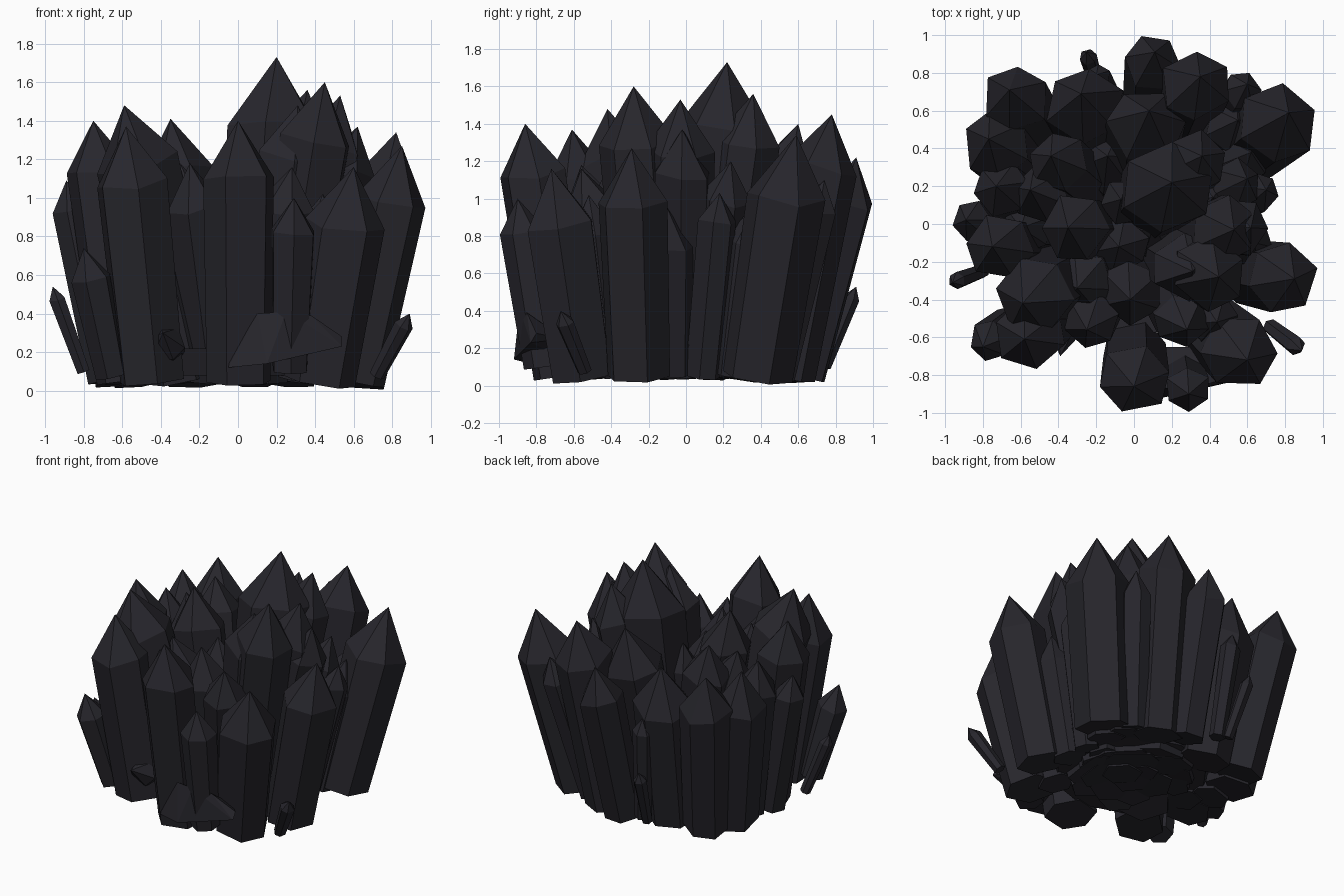
import bpy, bmesh, math, random
from mathutils import Vector, Matrix

random.seed(4)
mat = bpy.data.materials.new("dark_crystal")
mat.diffuse_color = (0.02, 0.019, 0.025, 1)


def add_object(name, bm):
    bmesh.ops.recalc_face_normals(bm, faces=bm.faces)
    me = bpy.data.meshes.new(name)
    bm.to_mesh(me)
    bm.free()
    me.materials.append(mat)
    bpy.context.collection.objects.link(bpy.data.objects.new(name, me))


def crystal(name, base, tip, r, taper=0.8, point=1.5, sides=6):
    """Faceted prism that widens from its base to a shoulder, then a pointed tip."""
    base, tip = Vector(base), Vector(tip)
    axis = tip - base
    frame = Matrix.Translation(base) @ axis.to_track_quat('Z', 'Y').to_matrix().to_4x4()
    turn = random.uniform(0, math.tau / sides)
    shoulder = axis.length - r * point
    bm = bmesh.new()
    low, high = [], []
    for i in range(sides):
        a = turn + math.tau * i / sides + random.uniform(-0.1, 0.1)
        d = Vector((math.cos(a), math.sin(a), 0)) * r * random.uniform(0.95, 1.06)
        dz = random.uniform(-0.12, 0.12) * r
        low.append(bm.verts.new(frame @ (d * taper)))
        high.append(bm.verts.new(frame @ (d + Vector((0, 0, shoulder + dz)))))
    top = bm.verts.new(tip)
    bm.faces.new(low[::-1])
    for i in range(sides):
        j = (i + 1) % sides
        bm.faces.new((low[i], low[j], high[j], high[i]))
        bm.faces.new((high[i], high[j], top))
    # nothing dips below the ground
    for v in bm.verts:
        v.co.z = max(v.co.z, 0.0)
    add_object(name, bm)


# outer ring: tip x, y, z and shoulder radius
outer = [
    (0.00, -0.86, 1.40, 0.19), (0.60, -0.72, 1.16, 0.20),
    (0.85, -0.29, 1.27, 0.19), (0.82, 0.59, 1.34, 0.22),
    (0.35, 0.78, 1.45, 0.19), (0.11, 0.91, 1.22, 0.16),
    (-0.28, 0.69, 1.24, 0.21), (-0.66, 0.71, 1.27, 0.18),
    (-0.77, 0.45, 1.25, 0.18), (-0.73, 0.20, 1.22, 0.15),
    (-0.89, 0.02, 1.09, 0.11), (-0.75, -0.12, 1.40, 0.18),
    (-0.58, -0.61, 1.37, 0.20),
    (0.70, 0.18, 1.03, 0.10), (0.60, 0.74, 1.10, 0.11),
]
# inner group, fanning out from near the centre
inner = [
    (0.20, 0.22, 1.73, 0.24), (0.45, -0.28, 1.60, 0.20),
    (0.31, -0.25, 1.48, 0.18), (0.36, 0.36, 1.56, 0.17),
    (0.53, -0.03, 1.53, 0.18), (0.62, -0.02, 1.37, 0.16),
    (-0.59, -0.42, 1.48, 0.21), (-0.44, 0.36, 1.32, 0.16),
    (-0.55, 0.18, 1.24, 0.16), (-0.35, -0.02, 1.41, 0.18),
    (0.08, 0.60, 1.40, 0.21), (-0.08, -0.12, 1.15, 0.15),
    (-0.02, -0.40, 1.20, 0.17), (0.28, -0.56, 1.16, 0.15),
    (-0.25, -0.56, 1.18, 0.15), (-0.07, 0.13, 1.15, 0.12),
    (0.60, 0.24, 1.20, 0.14), (-0.30, -0.34, 1.18, 0.16),
]
# lower crystals that close the gaps
filler = [
    (0.10, -0.02, 1.00, 0.15), (0.42, 0.14, 1.10, 0.14),
    (-0.14, 0.36, 0.90, 0.18), (0.44, -0.52, 1.02, 0.14),
    (0.62, 0.38, 0.98, 0.14), (0.64, -0.10, 0.95, 0.14),
    (-0.60, -0.02, 1.05, 0.14), (0.55, 0.55, 1.00, 0.14),
]
for i, (x, y, z, r) in enumerate(outer):
    f = 0.70 if x > 0 else 0.77
    crystal(f"outer_crystal_{i + 1}", (x * f, y * 0.72 - 0.04, 0.05), (x, y, z), r, 0.90)
for i, (x, y, z, r) in enumerate(inner):
    crystal(f"inner_crystal_{i + 1}", (x * 0.45, y * 0.5 - 0.02, 0.07), (x, y, z), r, 0.90)
for i, (x, y, z, r) in enumerate(filler):
    crystal(f"filler_crystal_{i + 1}", (x * 0.75, y * 0.75 - 0.02, 0.06), (x, y, z), r, 0.90)

# small crystals on the flanks: base, tip, radius
shards = [
    ((0.27, -0.77, 0.10), (0.29, -0.90, 1.00), 0.12),
    ((-0.66, -0.52, 0.08), (-0.80, -0.65, 0.74), 0.11),
    ((0.72, -0.54, 0.08), (0.89, -0.67, 0.40), 0.05),
    ((-0.80, -0.25, 0.10), (-0.96, -0.31, 0.54), 0.045),
    ((-0.20, 0.74, 0.10), (-0.25, 0.91, 0.53), 0.045),
    ((-0.14, 0.70, 0.10), (-0.20, 0.79, 0.88), 0.07),
    ((-0.36, -0.45, 0.20), (-0.39, -0.70, 0.30), 0.10),
]
for i, (b, t, r) in enumerate(shards):
    crystal(f"shard_{i + 1}", b, t, r, 0.8)

# wide wedge at the foot of the front
bm = bmesh.new()
for p in [(-0.05, -0.84, 0.12), (-0.04, -0.82, 0.17), (0.10, -0.85, 0.40), (0.25, -0.89, 0.41),
          (0.38, -0.85, 0.39), (0.54, -0.80, 0.28), (0.54, -0.83, 0.23), (0.15, -0.92, 0.14),
          (0.10, -0.65, 0.15), (0.40, -0.65, 0.25)]:
    bm.verts.new(p)
bmesh.ops.convex_hull(bm, input=bm.verts)
add_object("front_wedge", bm)

# low core joining the crystal bases
bm = bmesh.new()
bmesh.ops.create_cone(bm, cap_ends=True, segments=10, radius1=0.52, radius2=0.58, depth=0.14,
                      matrix=Matrix.Translation((0, -0.03, 0.15)))
add_object("base_core", bm)
